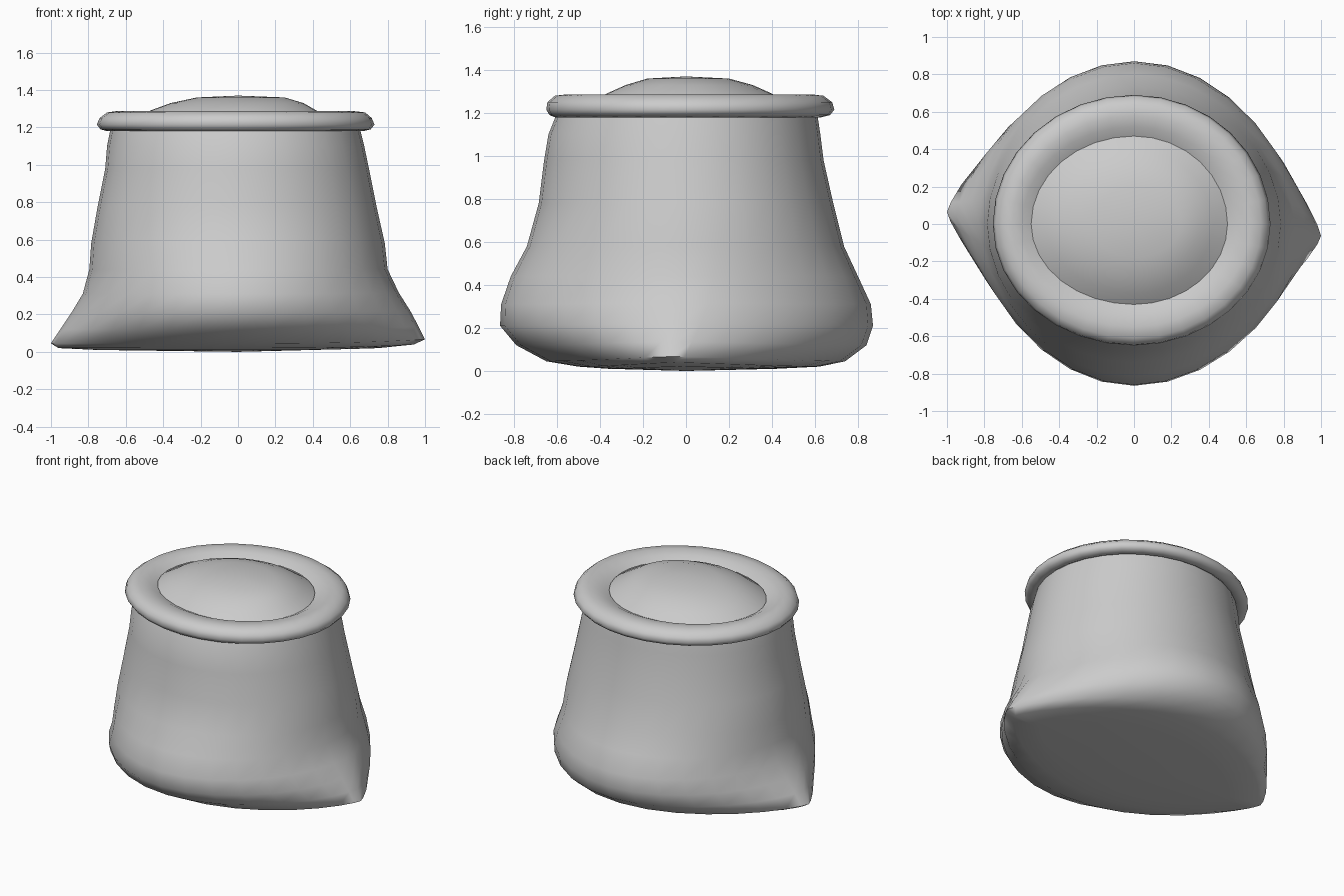
import bpy, bmesh, math
from mathutils import Vector

if "Cube" in bpy.data.objects:
    bpy.data.objects.remove(bpy.data.objects["Cube"], do_unlink=True)

SEGMENTS = 32

grey = bpy.data.materials.new("plain grey cloth")
grey.use_nodes = True
colour = (0.6, 0.6, 0.6, 1)
grey.diffuse_color = colour
grey.node_tree.nodes["Principled BSDF"].inputs["Base Color"].default_value = colour


def ring(bm, z, left, right, front, back, point=2.0):
    """Closed loop with separate extents; a lower point value pinches the x ends."""
    low = max(0, 1 - z / 0.5)
    verts = []
    for i in range(SEGMENTS):
        t = 2 * math.pi * i / SEGMENTS
        c, s = math.cos(t), math.sin(t)
        x = c * (right if c > 0 else left)
        y = math.copysign(abs(s) ** (2 / point), s) * (back if s > 0 else front)
        # the pinched ends twist and lift slightly off the ground
        y -= 0.07 * low * x ** 3
        lift = low * (0.012 * abs(x) ** 3 + 0.012 * x ** 3)
        verts.append(bm.verts.new((x, y, z + lift)))
    return verts


def loft(name, rows, start=None, end=None, sharp=40):
    bm = bmesh.new()
    loops = [ring(bm, *row) for row in rows]
    for lower, upper in zip(loops, loops[1:]):
        for i in range(SEGMENTS):
            j = (i + 1) % SEGMENTS
            bm.faces.new((lower[i], lower[j], upper[j], upper[i]))
    for tip, loop in ((start, loops[0]), (end, loops[-1])):
        if tip:
            centre = bm.verts.new(Vector(tip))
            for i in range(SEGMENTS):
                bm.faces.new((loop[i], loop[(i + 1) % SEGMENTS], centre))
    bmesh.ops.recalc_face_normals(bm, faces=bm.faces)
    mesh = bpy.data.meshes.new(name)
    bm.to_mesh(mesh)
    bm.free()
    mesh.materials.append(grey)
    obj = bpy.data.objects.new(name, mesh)
    bpy.context.collection.objects.link(obj)
    bpy.ops.object.select_all(action="DESELECT")
    obj.select_set(True)
    bpy.context.view_layer.objects.active = obj
    bpy.ops.object.shade_smooth_by_angle(angle=math.radians(sharp))
    return obj


# Sack body: height, left, right, front, back, pinch
loft("sack_body", [
    (0.01, 0.75, 0.75, 0.36, 0.42, 1.3),
    (0.02, 0.96, 0.94, 0.50, 0.62, 1.25),
    (0.045, 1.00, 1.00, 0.65, 0.74, 1.25),
    (0.12, 0.95, 0.965, 0.79, 0.84, 1.35),
    (0.21, 0.89, 0.92, 0.865, 0.87, 1.5),
    (0.31, 0.83, 0.86, 0.86, 0.86, 1.65),
    (0.44, 0.795, 0.80, 0.815, 0.80, 1.85),
    (0.58, 0.785, 0.785, 0.74, 0.735, 1.95),
    (0.78, 0.75, 0.74, 0.685, 0.685),
    (0.98, 0.71, 0.70, 0.66, 0.64),
    (1.10, 0.70, 0.675, 0.64, 0.625),
    (1.20, 0.68, 0.65, 0.60, 0.61),
], start=(0, 0, 0), sharp=75)

# Rolled rim around the mouth
loft("rolled_rim", [
    (1.20, 0.66, 0.63, 0.58, 0.60),
    (1.18, 0.70, 0.67, 0.61, 0.63),
    (1.19, 0.735, 0.71, 0.635, 0.67),
    (1.215, 0.755, 0.73, 0.65, 0.69),
    (1.25, 0.74, 0.715, 0.645, 0.68),
    (1.28, 0.70, 0.68, 0.61, 0.64),
    (1.287, 0.65, 0.62, 0.55, 0.58),
    (1.275, 0.60, 0.55, 0.48, 0.52),
    (1.25, 0.55, 0.50, 0.43, 0.47),
], sharp=75)

# Domed contents
loft("domed_contents", [
    (1.23, 0.57, 0.52, 0.45, 0.49),
    (1.29, 0.47, 0.42, 0.37, 0.40),
    (1.33, 0.36, 0.35, 0.28, 0.31),
    (1.36, 0.22, 0.25, 0.18, 0.20),
], end=(0, 0, 1.37), sharp=60)
